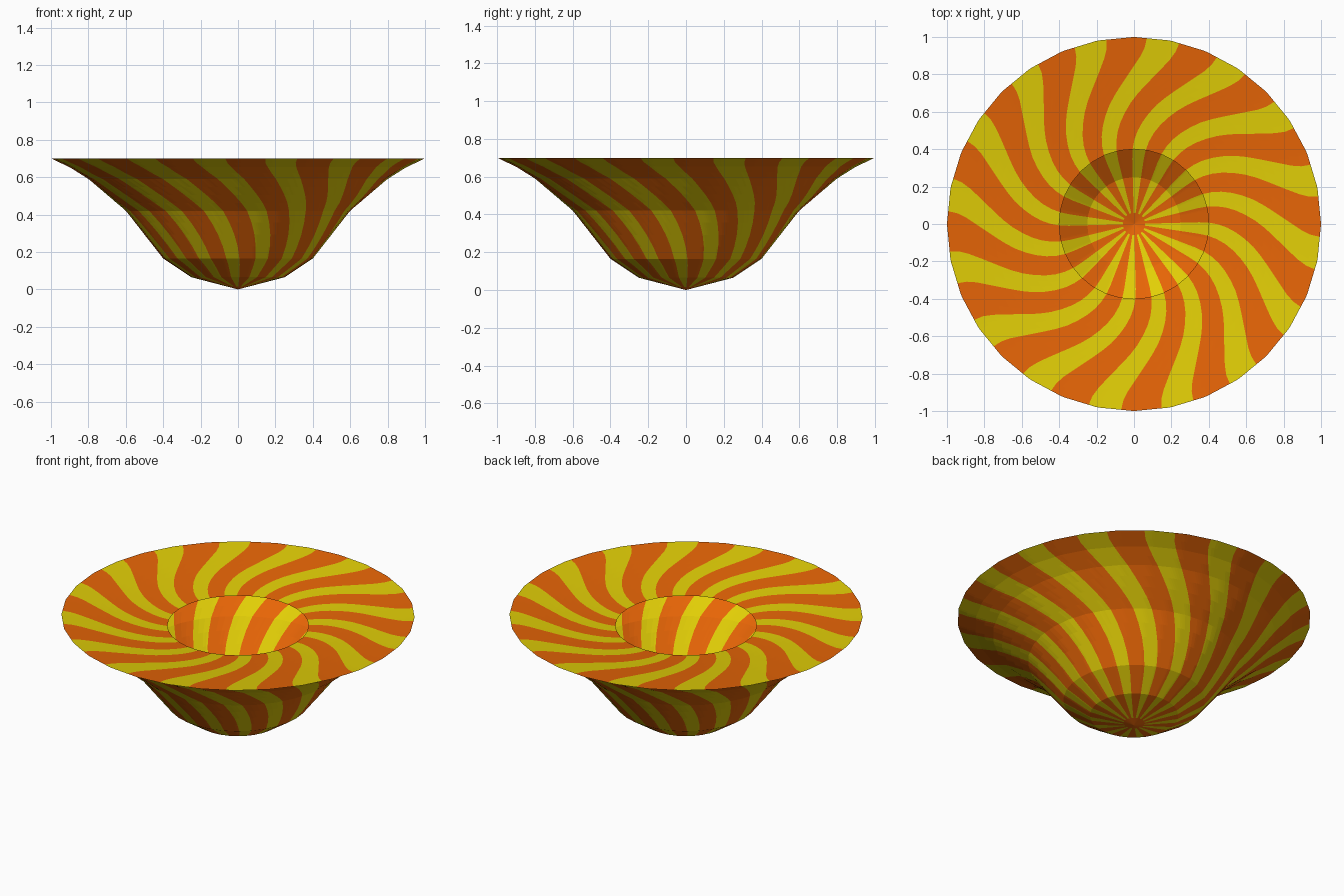
import bpy, bmesh, math

if "Cube" in bpy.data.objects:
    bpy.data.objects.remove(bpy.data.objects["Cube"])

SIDES, STRIPES, COLS = 32, 16, 320      # polygon sides, yellow stripes, mesh columns
PER = COLS // STRIPES                   # columns in one yellow + orange pair
YELLOW = 9                              # yellow columns in each pair
PHASE = math.radians(19 - 180 * YELLOW / COLS)

# outline (radius, height): thin bowl from its tip up to the rim, then the
# sloping brim back in to the open mouth
OUTLINE = [(0, 0.0), (0.06, 0.0156), (0.25, 0.065), (0.40, 0.165), (0.60, 0.42),
           (0.80, 0.59), (0.90, 0.653), (1.0, 0.70), (0.40, 0.64)]


def material(name, rgb):
    m = bpy.data.materials.new(name)
    m.diffuse_color = (*rgb, 1)
    m.use_nodes = True
    m.node_tree.nodes["Principled BSDF"].inputs["Base Color"].default_value = m.diffuse_color
    return m


def twist(r):
    # stripes run straight in the middle, sweep clockwise, and ease off at the rim
    t = max(0, (r - 0.35) / 0.65)
    return -math.radians(28) * t * t * (3 - 2 * t)


def point(r, z, col):
    # point on a regular polygon of the given radius
    a = PHASE + 2 * math.pi * col / COLS + twist(r)
    step = 2 * math.pi / SIDES
    k = math.cos(step / 2) / math.cos(a % step - step / 2)
    return (r * k * math.cos(a), r * k * math.sin(a), z)


def refine(profile):
    # subdivide wide spans so that the stripes curve
    out = [profile[0]]
    for (r0, z0), (r1, z1) in zip(profile, profile[1:]):
        n = max(1, round(abs(r1 - r0) / 0.05))
        out += [(r0 + (r1 - r0) * i / n, z0 + (z1 - z0) * i / n) for i in range(1, n + 1)]
    return out


def build(name, rings, mats):
    bm = bmesh.new()
    rows = []
    for r, z in rings:
        if r < 1e-6:
            rows.append([bm.verts.new((0, 0, z))] * COLS)
        else:
            rows.append([bm.verts.new(point(r, z, c)) for c in range(COLS)])
    for i in range(len(rows) - 1):
        a, b = rows[i], rows[i + 1]
        core = rings[i + 1][0] < 0.061
        for c in range(COLS):
            d = (c + 1) % COLS
            f = bm.faces.new(list(dict.fromkeys((a[c], a[d], b[d], b[c]))))
            # alternate stripes, with a plain orange centre
            f.material_index = 1 if c % PER < YELLOW and not core else 0
    bmesh.ops.recalc_face_normals(bm, faces=bm.faces)
    me = bpy.data.meshes.new(name)
    bm.to_mesh(me)
    bm.free()
    for m in mats:
        me.materials.append(m)
    ob = bpy.data.objects.new(name, me)
    bpy.context.collection.objects.link(ob)


build("striped_bowl", refine(OUTLINE),
      [material("orange", (0.80, 0.13, 0.002)), material("yellow", (0.76, 0.62, 0.002))])
